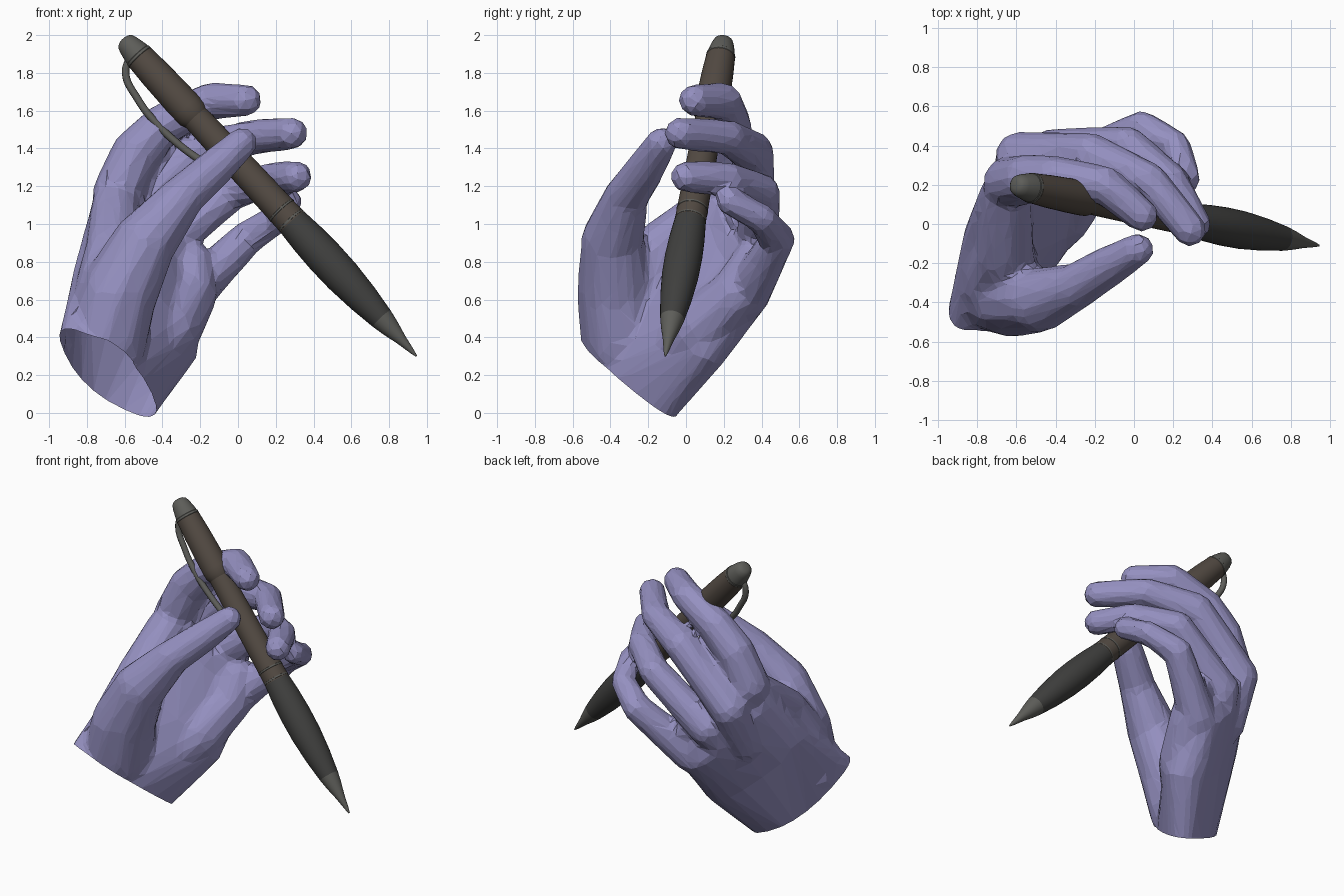
import bpy, bmesh, math
from mathutils import Vector

if "Cube" in bpy.data.objects:
    bpy.data.objects.remove(bpy.data.objects["Cube"])


def material(name, rgb):
    m = bpy.data.materials.new(name)
    m.diffuse_color = (*rgb, 1)
    m.use_nodes = True
    m.node_tree.nodes["Principled BSDF"].inputs["Base Color"].default_value = m.diffuse_color
    return m


skin = material("lavender", (0.30, 0.28, 0.53))
brown = material("brown", (0.085, 0.068, 0.055))
dark = material("dark_grey", (0.05, 0.05, 0.048))
metal = material("metal_grey", (0.11, 0.11, 0.10))


def finish(name, bm, mat):
    me = bpy.data.meshes.new(name)
    bm.to_mesh(me)
    bm.free()
    ob = bpy.data.objects.new(name, me)
    bpy.context.collection.objects.link(ob)
    me.materials.append(mat)
    return ob


# ---------- hand: hulls between sections, fused and faceted ----------
def ball(c, r):
    tmp = bmesh.new()
    bmesh.ops.create_icosphere(tmp, subdivisions=2, radius=r)
    pts = [v.co + Vector(c) for v in tmp.verts]
    tmp.free()
    return pts


def oval(c, u, v, s=1.0, p=0.8):
    c, u, v = Vector(c), Vector(u) * s, Vector(v) * s
    pts = []
    for i in range(20):
        a = math.tau * i / 20
        x, y = math.cos(a), math.sin(a)
        pts.append(c + u * math.copysign(abs(x) ** p, x) + v * math.copysign(abs(y) ** p, y))
    return pts


def hull_chain(bm, sections):
    for a, b in zip(sections, sections[1:]):
        part = bmesh.new()
        for p in a + b:
            part.verts.new(p)
        r = bmesh.ops.convex_hull(part, input=part.verts[:])
        junk = set(r["geom_interior"] + r["geom_unused"])
        bmesh.ops.delete(part, geom=[g for g in junk if isinstance(g, bmesh.types.BMVert)], context='VERTS')
        me = bpy.data.meshes.new("tmp")
        part.to_mesh(me)
        part.free()
        bm.from_mesh(me)
        bpy.data.meshes.remove(me)


bm = bmesh.new()
# palm, from below the wrist cut to the knuckle line
hull_chain(bm, [
    oval((-0.75, -0.41, 0.05), (0.09, 0.25, -0.19), (-0.225, -0.03, 0.11)),
    oval((-0.69, -0.30, 0.21), (0.09, 0.25, -0.19), (-0.23, -0.03, 0.11)),
    oval((-0.54, 0.01, 0.54), (0.28, 0.14, -0.28), (-0.14, 0.11, -0.05)),
    oval((-0.49, 0.26, 0.85), (0.25, 0.13, -0.29), (-0.11, 0.085, -0.04)),
    oval((-0.42, 0.30, 0.93), (0.24, 0.13, -0.30), (-0.11, 0.085, -0.04), 0.75)])

# each digit is a path of (x, y, z, radius)
digits = [
    # thumb, the web joining it to the index knuckle, and the heel of the palm
    [(-0.70, -0.33, 0.38, .225), (-0.63, -0.37, 0.63, .205), (-0.49, -0.39, 0.91, .165),
     (-0.30, -0.32, 1.14, .115), (-0.12, -0.21, 1.30, .10), (0.02, -0.13, 1.43, .08)],
    [(-0.68, -0.29, 0.60, .20), (-0.66, -0.14, 0.86, .15), (-0.65, 0.13, 1.08, .13)],
    [(-0.52, -0.14, 0.27, .12), (-0.36, 0.07, 0.44, .165), (-0.25, 0.27, 0.63, .14),
     (-0.24, 0.34, 0.80, .10)],
    # index
    [(-0.64, 0.05, 0.85, .12), (-0.64, 0.21, 1.16, .13), (-0.54, 0.23, 1.38, .125),
     (-0.40, 0.235, 1.525, .11), (-0.15, 0.20, 1.65, .095), (0.04, 0.045, 1.655, .083)],
    # middle
    [(-0.60, 0.20, 0.75, .12), (-0.585, 0.35, 1.03, .12), (-0.22, 0.355, 1.38, .108),
     (0.08, 0.22, 1.46, .09), (0.285, -0.03, 1.48, .083)],
    # ring
    [(-0.50, 0.20, 0.65, .12), (-0.42, 0.37, 0.86, .115), (-0.03, 0.40, 1.17, .095),
     (0.19, 0.22, 1.24, .085), (0.31, 0.00, 1.25, .08)],
    # little finger
    [(-0.40, 0.15, 0.48, .12), (-0.26, 0.32, 0.62, .12), (0.04, 0.485, 0.92, .09),
     (0.21, 0.40, 1.03, .075), (0.27, 0.23, 1.12, .068)],
]
for d in digits:
    hull_chain(bm, [ball(p[:3], p[3] + 0.005) for p in d])

hand = finish("hand", bm, skin)
m = hand.modifiers.new("fuse", 'REMESH')
m.mode, m.voxel_size = 'VOXEL', 0.019
m = hand.modifiers.new("soften", 'SMOOTH')
m.factor, m.iterations = 0.5, 9
m = hand.modifiers.new("facets", 'DECIMATE')
m.ratio = 0.05
dg = bpy.context.evaluated_depsgraph_get()
low = bpy.data.meshes.new_from_object(hand.evaluated_get(dg))
hand.modifiers.clear()

# keep only the outer skin, then slice the wrist open
bm = bmesh.new()
bm.from_mesh(low)
todo, islands = set(bm.verts), []
while todo:
    stack, island = [todo.pop()], []
    while stack:
        v = stack.pop()
        island.append(v)
        for e in v.link_edges:
            w = e.other_vert(v)
            if w in todo:
                todo.remove(w)
                stack.append(w)
    islands.append(island)
islands.sort(key=len)
for island in islands[:-1]:
    bmesh.ops.delete(bm, geom=island, context='VERTS')
bmesh.ops.bisect_plane(bm, geom=bm.verts[:] + bm.edges[:] + bm.faces[:],
                       plane_co=(-0.69, -0.30, 0.215), plane_no=(-0.30, -0.53, -0.80),
                       clear_outer=True)
for f in bm.faces:
    f.smooth = False
bm.to_mesh(hand.data)
bm.free()

# ---------- pen: turned profiles along one axis ----------
TOP, TIP = Vector((-0.605, 0.20, 1.975)), Vector((0.945, -0.11, 0.30))
axis = (TIP - TOP).normalized()
turn = axis.to_track_quat('Z', 'Y')


def turned(name, profile, mat, sides=32):
    bm = bmesh.new()
    rings = []
    for d, r in profile:
        rings.append([bm.verts.new(TOP + turn @ Vector((r * math.cos(math.tau * i / sides),
                                                        r * math.sin(math.tau * i / sides), d)))
                      for i in range(sides)])
    for a, b in zip(rings, rings[1:]):
        for i in range(sides):
            j = (i + 1) % sides
            bm.faces.new((a[i], a[j], b[j], b[i]))
    bm.faces.new(rings[0][::-1])
    bm.faces.new(rings[-1])
    bmesh.ops.recalc_face_normals(bm, faces=bm.faces[:])
    ob = finish(name, bm, mat)
    bpy.ops.object.select_all(action='DESELECT')
    ob.select_set(True)
    bpy.context.view_layer.objects.active = ob
    bpy.ops.object.shade_smooth_by_angle(angle=math.radians(35))
    return ob


L = (TIP - TOP).length
turned("pen_end_cap", [(-.005, .02), (0, .035), (.012, .05), (.04, .06), (.09, .071), (.11, .074)], metal)
turned("pen_cap_ring", [(.11, .074), (.113, .077), (.127, .078), (.13, .076)], metal)
turned("pen_sleeve", [(.13, .077), (.25, .084), (.40, .088), (.50, .089), (.54, .087), (.57, .074)], brown)
turned("pen_barrel", [(.55, .074), (.80, .078), (1.05, .080), (1.33, .083)], brown)
for i, d in enumerate((1.235, 1.31)):
    turned(f"pen_ring_{i + 1}", [(d, .081), (d + .002, .084), (d + .012, .084), (d + .014, .081)], metal)
turned("pen_grip", [(1.33, .084), (1.45, .094), (1.58, .099), (1.72, .097), (1.88, .084), (2.03, .064)], dark)
turned("pen_tip", [(2.03, .064), (2.10, .050), (2.18, .030), (L - .03, .012), (L, .004)], metal)

# spring clip bowed along the underside of the pen
cu = bpy.data.curves.new("pen_clip", 'CURVE')
cu.dimensions, cu.bevel_depth, cu.bevel_resolution = '3D', 0.02, 3
cu.use_fill_caps = True
sp = cu.splines.new('BEZIER')
path = [(-0.55, .19, 1.91), (-0.595, .185, 1.81), (-0.53, .165, 1.66),
        (-0.42, .14, 1.52), (-0.30, .12, 1.41), (-0.19, .10, 1.33)]
sp.bezier_points.add(len(path) - 1)
for b, p in zip(sp.bezier_points, path):
    b.co = p
    b.handle_left_type = b.handle_right_type = 'AUTO'
cu.materials.append(metal)
bpy.context.collection.objects.link(bpy.data.objects.new("pen_clip", cu))
